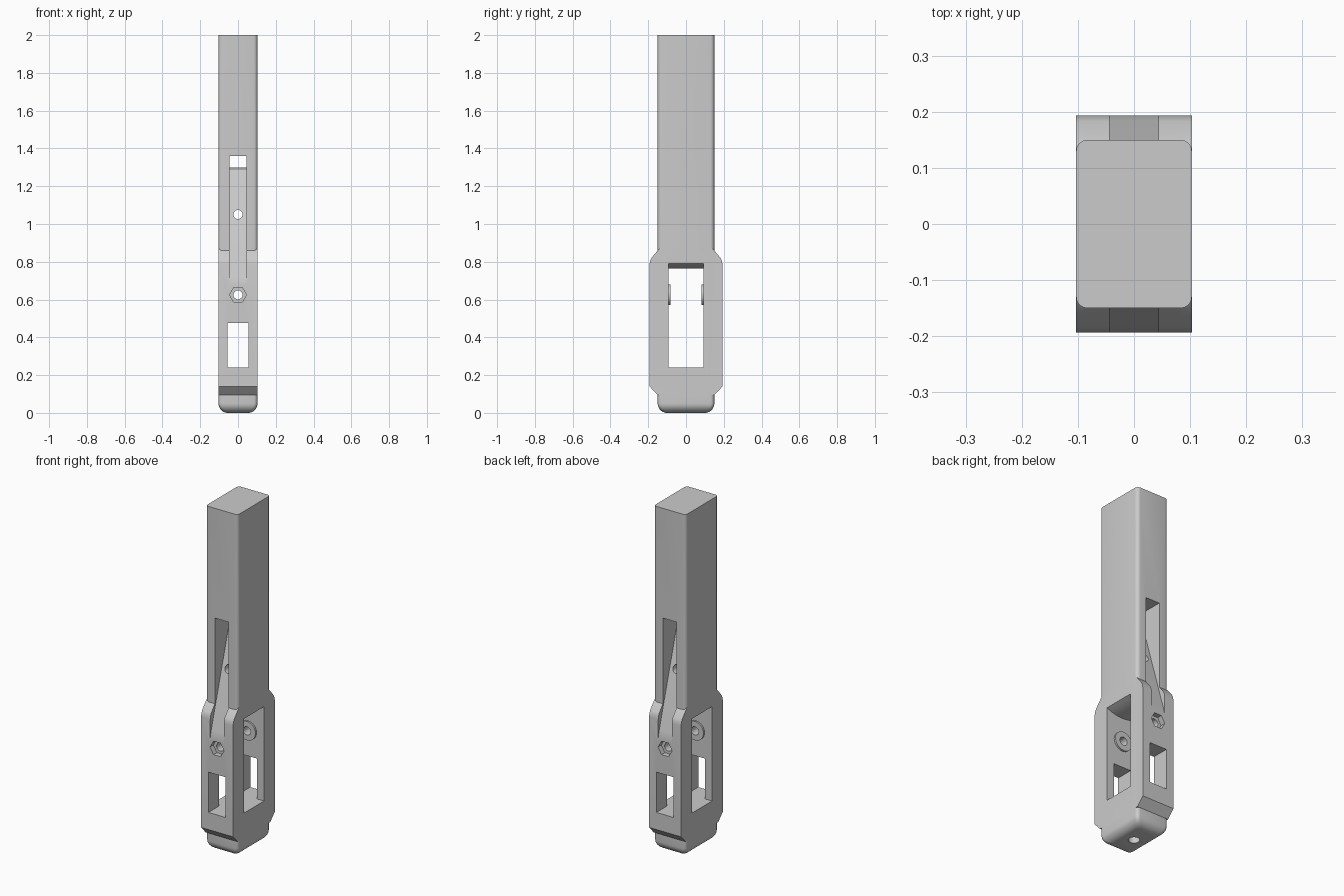
import bpy, bmesh, math
from mathutils import Matrix

if "Cube" in bpy.data.objects:
    bpy.data.objects.remove(bpy.data.objects["Cube"])

grey = bpy.data.materials.new("plain grey")
grey.use_nodes = True
grey.diffuse_color = (0.6, 0.6, 0.6, 1)
grey.node_tree.nodes["Principled BSDF"].inputs["Base Color"].default_value = (0.6, 0.6, 0.6, 1)

HX, HY, COLLAR_Y = 0.103, 0.15, 0.193
BOLT_Z = 0.625


def finish(name, bm):
    bmesh.ops.recalc_face_normals(bm, faces=bm.faces)
    mesh = bpy.data.meshes.new(name)
    bm.to_mesh(mesh)
    bm.free()
    mesh.materials.append(grey)
    ob = bpy.data.objects.new(name, mesh)
    bpy.context.collection.objects.link(ob)
    return ob


def prism(name, points, axis, lo, hi):
    """Extrude a 2D profile along x (points are y, z) or y (points are x, z)."""
    bm = bmesh.new()
    place = (lambda a, b, t: (t, a, b)) if axis == "x" else (lambda a, b, t: (a, t, b))
    face = bm.faces.new([bm.verts.new(place(a, b, lo)) for a, b in points])
    grown = bmesh.ops.extrude_face_region(bm, geom=[face])["geom"]
    moved = [v for v in grown if isinstance(v, bmesh.types.BMVert)]
    bmesh.ops.translate(bm, verts=moved, vec=place(0, 0, hi - lo))
    return finish(name, bm)


def rod(name, radius, length, centre, axis="y", sides=32):
    bm = bmesh.new()
    turn = Matrix.Rotation(math.pi / 2, 4, "X") if axis == "y" else Matrix()
    spin = Matrix.Rotation(math.pi / 2 if sides == 6 else 0, 4, "Z")
    bmesh.ops.create_cone(bm, cap_ends=True, segments=sides, radius1=radius, radius2=radius,
                          depth=length, matrix=Matrix.Translation(centre) @ turn @ spin)
    return finish(name, bm)


def box_points(half, z0, z1):
    return [(-half, z0), (half, z0), (half, z1), (-half, z1)]


def combine(target, tool, operation):
    mod = target.modifiers.new(operation, "BOOLEAN")
    mod.operation, mod.solver, mod.object = operation, "EXACT", tool
    bpy.context.view_layer.update()
    result = target.evaluated_get(bpy.context.evaluated_depsgraph_get())
    mesh = bpy.data.meshes.new_from_object(result)
    target.modifiers.clear()
    target.data = mesh
    bpy.data.objects.remove(tool)


# Long grip: rounded rectangle sections lofted upward, with a rounded foot
def section(inset, r=0.02, steps=5):
    pts = []
    for q, (sx, sy) in enumerate([(1, 1), (-1, 1), (-1, -1), (1, -1)]):
        for i in range(steps + 1):
            a = (q + i / steps) * math.pi / 2
            pts.append((sx * (HX - inset - r) + r * math.cos(a),
                        sy * (HY - inset - r) + r * math.sin(a)))
    return pts


foot = 0.05
levels = []
for i in range(9):
    a = i / 8 * math.pi / 2
    levels.append((foot * (1 - math.sin(a)), foot * (1 - math.cos(a))))
levels.append((0, 2))
bm = bmesh.new()
rings = [[bm.verts.new((x, y, z)) for x, y in section(d)] for d, z in levels]
for low, high in zip(rings, rings[1:]):
    for i in range(len(low)):
        j = (i + 1) % len(low)
        bm.faces.new((low[i], low[j], high[j], high[i]))
bm.faces.new(rings[0])
bm.faces.new(rings[-1])
body = finish("handle_body", bm)

# Thicker collar with a chamfered base and eased shoulders
half = [(HY, 0.095), (COLLAR_Y, 0.14), (COLLAR_Y, 0.785), (0.19, 0.805), (0.183, 0.82), (HY, 0.86), (0.13, 0.88)]
collar = prism("collar", half + [(-y, z) for y, z in reversed(half)], "x", -HX, HX)
combine(body, collar, "UNION")

# Side window with a bulging ceiling
ceiling = []
for i in range(17):
    x = 0.12 * (1 - i / 8)
    ceiling.append((x, 0.765 + 0.025 * (x / HX) ** 2))
combine(body, prism("side_window", [(-0.12, 0.24), (0.12, 0.24)] + ceiling, "y", -0.093, 0.093), "DIFFERENCE")

# Front and back windows
combine(body, prism("front_window", box_points(0.056, 0.24, 0.475), "y", -0.3, 0.3), "DIFFERENCE")

# Tapered slot leaving a round-tipped wedge between front and back
floor = [(-0.21, 0.63), (-0.195, 0.67), (-0.184, 0.72), (-0.022, 1.265), (-0.014, 1.29)]
slot = floor + [(0, 1.3)] + [(-y, z) for y, z in reversed(floor)] + [(0.21, 1.36), (-0.21, 1.36)]
combine(body, prism("tapered_slot", slot, "x", -0.044, 0.044), "DIFFERENCE")

# Bolt bosses inside the window, hexagonal nut pockets outside
for side in (-1, 1):
    combine(body, rod("bolt_boss", 0.055, 0.03, (0, side * 0.098, BOLT_Z)), "UNION")
    combine(body, rod("nut_pocket", 0.045, 0.08, (0, side * 0.203, BOLT_Z), sides=6), "DIFFERENCE")

# Bolt hole, wedge hole and foot hole
combine(body, rod("bolt_hole", 0.024, 0.6, (0, 0, BOLT_Z)), "DIFFERENCE")
combine(body, rod("wedge_hole", 0.024, 0.6, (0, 0, 1.05)), "DIFFERENCE")
combine(body, rod("foot_hole", 0.03, 0.4, (0, 0, 0.1), axis="z"), "DIFFERENCE")

# Smooth the curved faces, keep the hard edges
bpy.ops.object.select_all(action="DESELECT")
body.select_set(True)
bpy.context.view_layer.objects.active = body
bpy.ops.object.shade_smooth_by_angle(angle=math.radians(30))
